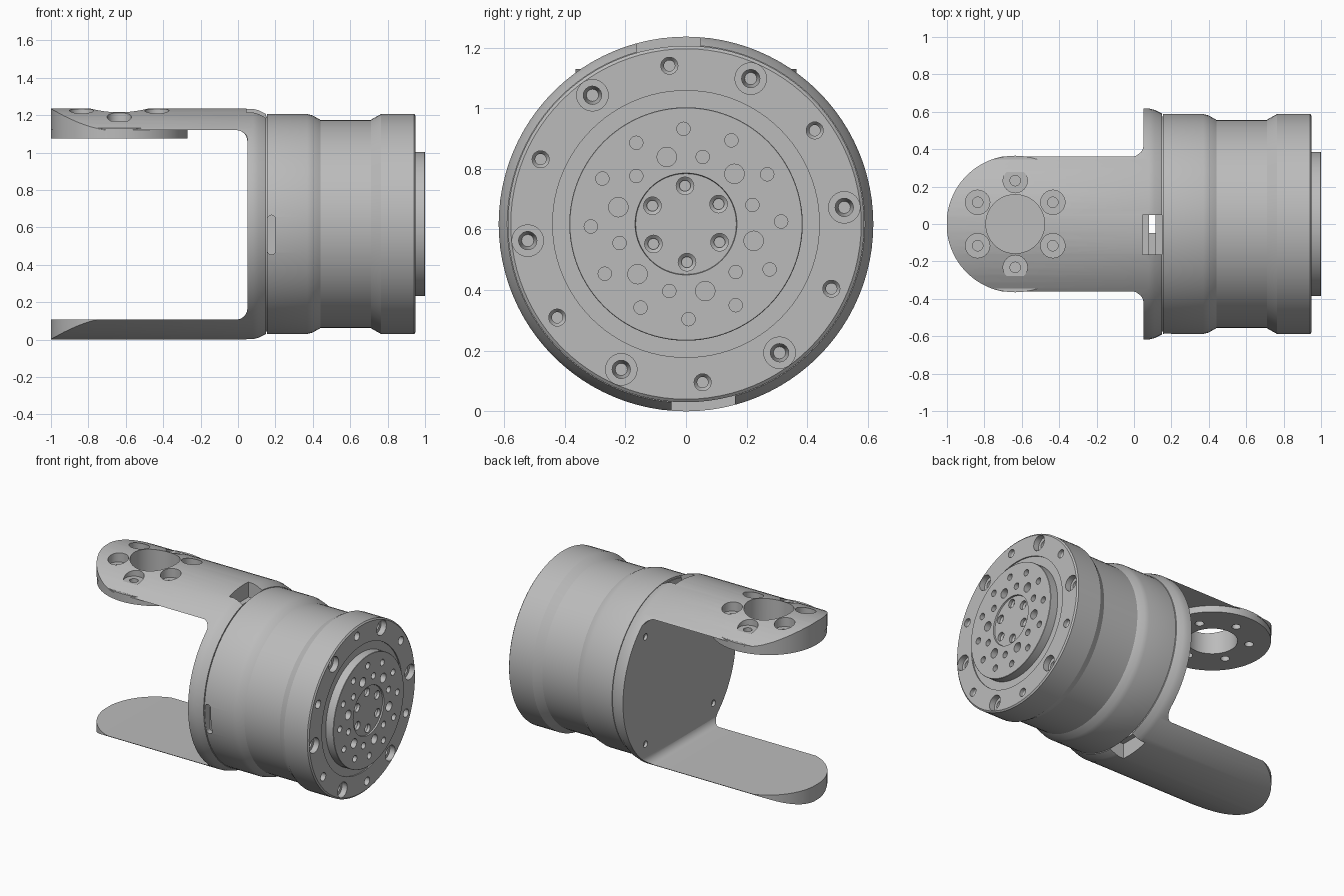
import bpy, bmesh
from math import pi, sin, cos, radians
from mathutils import Matrix, Vector

if "Cube" in bpy.data.objects:
    bpy.data.objects.remove(bpy.data.objects["Cube"])

metal = bpy.data.materials.new("plain_grey_metal")
metal.use_nodes = True
GREY = (0.5, 0.5, 0.5, 1)
metal.diffuse_color = GREY
metal.node_tree.nodes["Principled BSDF"].inputs["Base Color"].default_value = GREY

AXIS_Z = 0.618
R = 0.618
ALONG_X = Matrix.Translation((0, 0, AXIS_Z)) @ Matrix.Rotation(pi / 2, 4, 'Y')


def lathe(bm, profile, matrix, seg=32):
    """Closed solid turned about local z from (height, radius) pairs."""
    rings = [[bm.verts.new(matrix @ Vector((r * cos(2 * pi * i / seg), r * sin(2 * pi * i / seg), h)))
              for i in range(seg)] for h, r in profile]
    for a, b in zip(rings, rings[1:]):
        for i in range(seg):
            j = (i + 1) % seg
            bm.faces.new((a[i], a[j], b[j], b[i]))
    bm.faces.new(rings[0])
    bm.faces.new(rings[-1])


def prism(bm, points, low, high, plane):
    """Extrude a 2D outline: plane 'xy' runs along z, 'xz' along y."""
    def put(p, h):
        return (p[0], p[1], h) if plane == 'xy' else (p[0], h, p[1])
    a = [bm.verts.new(put(p, low)) for p in points]
    b = [bm.verts.new(put(p, high)) for p in points]
    for i in range(len(a)):
        j = (i + 1) % len(a)
        bm.faces.new((a[i], a[j], b[j], b[i]))
    bm.faces.new(a)
    bm.faces.new(b)


def box(bm, x0, x1, y0, y1, z0, z1):
    prism(bm, [(x0, y0), (x1, y0), (x1, y1), (x0, y1)], z0, z1, 'xy')


def arc(cx, cy, r, start, end, n=12):
    return [(cx + r * cos(radians(start + (end - start) * i / n)),
             cy + r * sin(radians(start + (end - start) * i / n))) for i in range(n + 1)]


def make(name, bm):
    bmesh.ops.recalc_face_normals(bm, faces=bm.faces)
    mesh = bpy.data.meshes.new(name)
    bm.to_mesh(mesh)
    bm.free()
    mesh.materials.append(metal)
    ob = bpy.data.objects.new(name, mesh)
    bpy.context.collection.objects.link(ob)
    return ob


def combine(ob, bm, operation='DIFFERENCE'):
    tool = make("cutter", bm)
    tool.hide_render = True
    mod = ob.modifiers.new("cut", 'BOOLEAN')
    mod.operation, mod.solver, mod.object = operation, 'EXACT', tool
    bpy.context.view_layer.objects.active = ob
    bpy.ops.object.modifier_apply(modifier=mod.name)
    bpy.data.objects.remove(tool)


def polar_holes(bm, count, radius, first, profile):
    """Ring of holes drilled along x."""
    for k in range(count):
        a = radians(first + 360 * k / count)
        lathe(bm, profile, Matrix.Translation((0, radius * cos(a), radius * sin(a))) @ ALONG_X, 24)


def finish(ob):
    bpy.ops.object.select_all(action='DESELECT')
    ob.select_set(True)
    bpy.context.view_layer.objects.active = ob
    bpy.ops.object.shade_smooth_by_angle(angle=radians(25))


# Fork: turned blank trimmed to the rounded arm outline
bm = bmesh.new()
lathe(bm, [(-1, R), (0.08, R), (0.11, 0.61), (0.15, 0.59)], ALONG_X, 96)
fork = make("fork_bracket", bm)

bm = bmesh.new()
half = arc(0, 0.418, 0.05, 270, 360, 8) + [(0.05, 0.8), (0.3, 0.8)]
outline = arc(-0.635, 0, 0.367, 180, 90, 24) + half
outline += [(x, -y) for x, y in reversed(outline[1:])]
prism(bm, outline, -0.2, 1.5, 'xy')
combine(fork, bm, 'INTERSECT')

# Gap between the two arms
bm = bmesh.new()
gap = [(-1.5, 0.107)] + arc(-0.01, 0.167, 0.06, 270, 360, 8)
gap += arc(-0.01, 1.06, 0.06, 0, 90, 8) + [(-1.5, 1.12)]
prism(bm, gap, -1, 1, 'xz')
combine(fork, bm)

# Round boss under the upper arm
bm = bmesh.new()
lathe(bm, [(1.075, 0.365), (1.13, 0.365)], Matrix.Translation((-0.635, 0, 0)), 96)
combine(fork, bm, 'UNION')

# Bearing bore, counterbored bolt holes and wall holes
bm = bmesh.new()
lathe(bm, [(1, 0.157), (1.4, 0.157)], Matrix.Translation((-0.635, 0, 0)), 64)
for k in range(6):
    a = radians(30 + 60 * k)
    lathe(bm, [(1, 0.028), (1.17, 0.028), (1.17, 0.065), (1.4, 0.065)],
          Matrix.Translation((-0.635 + 0.232 * cos(a), 0.232 * sin(a), 0)), 32)
polar_holes(bm, 4, 0.525, 45, [(0, 0.022), (0.07, 0.022)])
combine(fork, bm)

# Cable notches at top and bottom, each with a deeper slit
for x0, x1, depth in ((0.045, 0.16, 0.512), (0.08, 0.115, -0.01)):
    for side in (1, -1):
        bm = bmesh.new()
        y0, y1 = sorted((-0.162 * side, 0.048 * side))
        z0, z1 = sorted((AXIS_Z + side * depth, AXIS_Z + side * 0.8))
        box(bm, x0, x1, y0, y1, z0, z1)
        combine(fork, bm)
finish(fork)

# Motor housing with a narrower waist
bm = bmesh.new()
lathe(bm, [(0.149, 0.575), (0.155, 0.575), (0.155, 0.588), (0.37, 0.588), (0.40, 0.58),
           (0.44, 0.557), (0.71, 0.557), (0.765, 0.588), (0.942, 0.588), (0.95, 0.578),
           (0.95, 0.44), (0.942, 0.44)], ALONG_X, 96)
housing = make("motor_housing", bm)

bm = bmesh.new()
polar_holes(bm, 6, 0.525, 6, [(0.82, 0.02), (0.87, 0.03), (0.91, 0.03), (0.91, 0.052), (1.05, 0.052)])
polar_holes(bm, 6, 0.525, 36, [(0.87, 0.018), (0.91, 0.018), (0.925, 0.028), (1.05, 0.028)])
slot = arc(0.179, 0.643, 0.022, 0, 180) + arc(0.179, 0.477, 0.022, 180, 360)
prism(bm, slot, -0.7, -0.53, 'xz')
combine(housing, bm)
finish(housing)

# Output disc with its dished centre and hole pattern
bm = bmesh.new()
lathe(bm, [(0.93, 0.385), (0.998, 0.385), (1, 0.383), (1, 0.168), (0.99, 0.166)], ALONG_X, 96)
disc = make("output_disc", bm)

bm = bmesh.new()
polar_holes(bm, 12, 0.314, 1.5, [(0.955, 0.022), (1.05, 0.022)])
polar_holes(bm, 6, 0.23, 46, [(0.955, 0.032), (1.05, 0.032)])
polar_holes(bm, 6, 0.228, 16, [(0.955, 0.022), (1.05, 0.022)])
polar_holes(bm, 6, 0.126, 31.5, [(0.945, 0.018), (0.96, 0.018), (0.97, 0.029), (1.05, 0.029)])
combine(disc, bm)
finish(disc)
